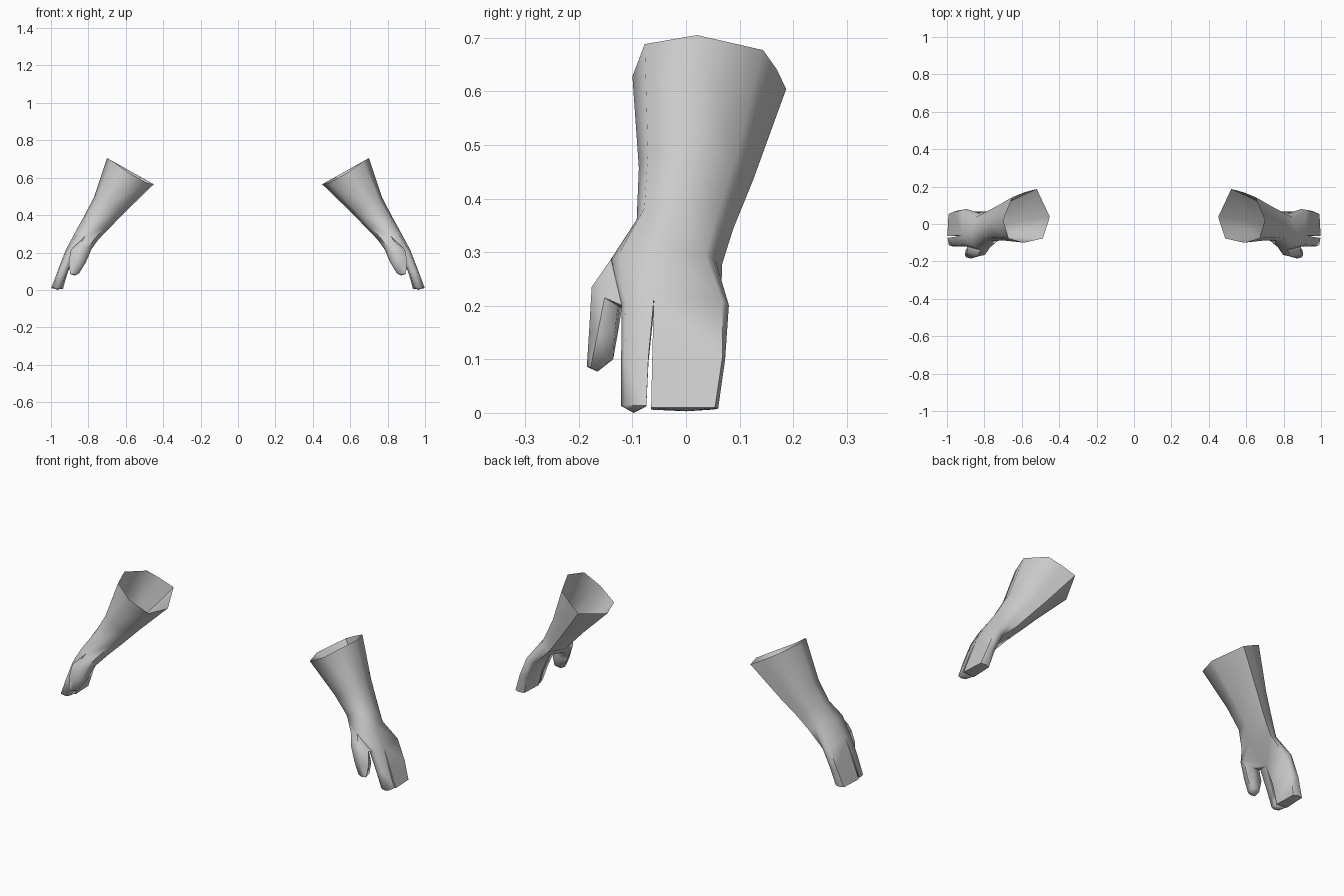
import bpy, bmesh, math
from mathutils import Vector

if "Cube" in bpy.data.objects:
    bpy.data.objects.remove(bpy.data.objects["Cube"])

skin = bpy.data.materials.new("plain grey")
skin.diffuse_color = (0.6, 0.6, 0.6, 1)
skin.use_nodes = True
skin.node_tree.nodes["Principled BSDF"].inputs["Base Color"].default_value = skin.diffuse_color

# cross-section of the forearm: (outer-to-inner, front-to-back), both 0..1
SECTION = [(0, .42), (.2, .85), (.46, .94), (.72, 1), (1, .48), (.85, .08), (.45, 0), (.12, .08)]


def across(outer, inner, pts):
    """Ring on the slanted line outer -> inner (x, z); pts are (t, y)."""
    return [(outer[0] + (inner[0] - outer[0]) * t, y, outer[1] + (inner[1] - outer[1]) * t)
            for t, y in pts]


def arm_ring(outer, inner, front, back):
    return across(outer, inner, [(t, front + (back - front) * v) for t, v in SECTION])


def build_hand(name, side):
    bm = bmesh.new()

    def ring(pts):
        return [bm.verts.new((side * x, y, z)) for x, y, z in pts]

    def bridge(a, b, skip=()):
        n = len(a)
        for i in range(n):
            if i not in skip:
                bm.faces.new((a[i], a[(i + 1) % n], b[(i + 1) % n], b[i]))

    def finger(root, rings, tip):
        for pts in rings:
            nxt = ring(pts)
            bridge(root, nxt)
            root = nxt
        end = bm.verts.new((side * tip[0], tip[1], tip[2]))
        for i in range(len(root)):
            bm.faces.new((root[i], root[(i + 1) % len(root)], end))

    # forearm, open at the cuff
    cuff = ring(arm_ring((.70, .705), (.45, .565), -.1, .187))
    for i in (5, 6):
        cuff[i].co.z -= .014
    fore = ring(arm_ring((.77, .495), (.61, .41), -.088, .125))
    wrist = ring(arm_ring((.825, .39), (.692, .325), -.092, .088))
    palm = ring(arm_ring((.872, .305), (.75, .265), -.14, .067))
    knuckle = ring(across((.922, .212), (.866, .19),
                          [(0, -.06), (.12, .068), (.5, .08), (.9, .066),
                           (1, -.06), (.9, -.11), (.5, -.12), (.1, -.112)]))
    bridge(cuff, fore)
    bridge(fore, wrist)
    bridge(wrist, palm)
    bridge(palm, knuckle, skip=(4, 5))   # gap where the thumb grows

    # three joined fingers
    finger(knuckle[0:5], [
        across((.963, .105), (.912, .095), [(0, -.063), (.1, .068), (.5, .073), (.92, .064), (1, -.063)]),
        across((.998, .01), (.935, .006), [(0, -.065), (.1, .054), (.5, .06), (.92, .052), (1, -.065)]),
    ], (.966, 0, .003))

    # index finger
    finger(knuckle[4:] + knuckle[:1], [
        across((.963, .105), (.91, .095), [(1, -.07), (.9, -.114), (.5, -.121), (.1, -.114), (0, -.07)]),
        across((.997, .014), (.935, .012), [(1, -.074), (.85, -.112), (.5, -.121), (.12, -.114), (0, -.074)]),
    ], (.966, -.098, 0))

    # thumb
    finger([palm[4], palm[5], palm[6], knuckle[6], knuckle[5], knuckle[4]], [
        [(.785, -.125, .215), (.797, -.165, .228), (.85, -.176, .235),
         (.893, -.152, .215), (.88, -.127, .2), (.825, -.12, .193)],
        [(.812, -.137, .15), (.822, -.17, .148), (.865, -.181, .15),
         (.905, -.165, .148), (.898, -.133, .148), (.85, -.127, .15)],
        [(.847, -.147, .095), (.85, -.175, .088), (.873, -.185, .086),
         (.897, -.178, .085), (.895, -.145, .095), (.872, -.136, .1)],
    ], (.873, -.165, .077))

    bmesh.ops.recalc_face_normals(bm, faces=bm.faces)
    # the cuff wall must face away from the arm axis
    wall = next(f for f in bm.faces if cuff[0] in f.verts and cuff[1] in f.verts)
    if wall.normal.dot(wall.calc_center_median() - Vector((side * .6, .03, .56))) < 0:
        bmesh.ops.reverse_faces(bm, faces=bm.faces)

    mesh = bpy.data.meshes.new(name)
    bm.to_mesh(mesh)
    bm.free()
    mesh.materials.append(skin)
    obj = bpy.data.objects.new(name, mesh)
    bpy.context.collection.objects.link(obj)
    bpy.context.view_layer.objects.active = obj
    obj.select_set(True)
    bpy.ops.object.shade_smooth_by_angle(angle=math.radians(65))
    obj.select_set(False)


build_hand("right_forearm_and_hand", 1)
build_hand("left_forearm_and_hand", -1)
